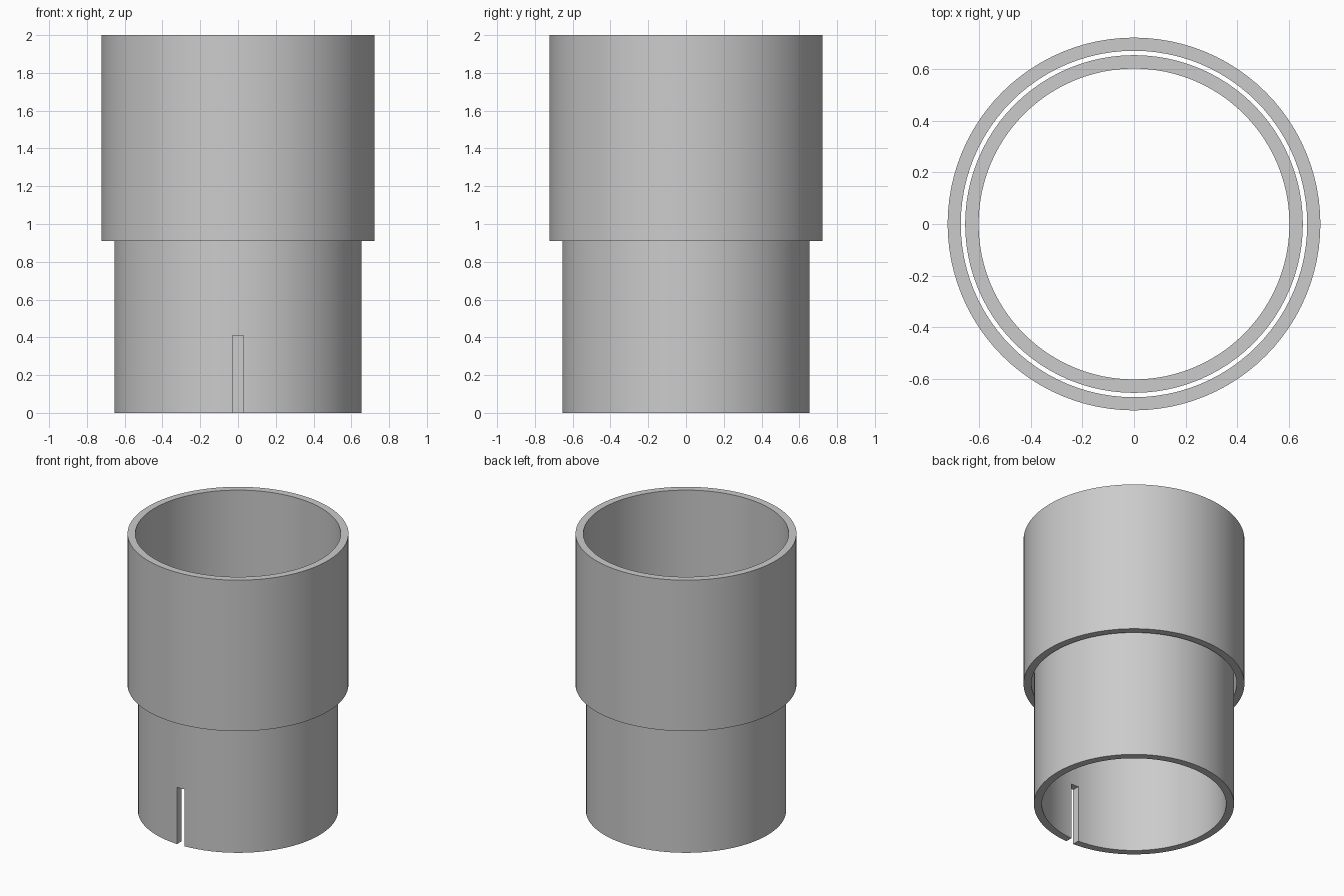
import bpy
import bmesh
import math

SEGMENTS = 96

# Remove the default cube
default = bpy.data.objects.get("Cube")
if default:
    bpy.data.objects.remove(default, do_unlink=True)

# One plain grey for everything
grey = bpy.data.materials.new("light_grey")
grey.use_nodes = True
colour = (0.6, 0.6, 0.6, 1)
grey.diffuse_color = colour
grey.node_tree.nodes["Principled BSDF"].inputs["Base Color"].default_value = colour


def make_object(name, bm):
    bmesh.ops.recalc_face_normals(bm, faces=bm.faces)
    mesh = bpy.data.meshes.new(name)
    bm.to_mesh(mesh)
    bm.free()
    mesh.materials.append(grey)
    obj = bpy.data.objects.new(name, mesh)
    bpy.context.collection.objects.link(obj)
    return obj


def tube(name, outer, inner, bottom, top):
    """Spin a rectangular wall section into an open-ended tube."""
    bm = bmesh.new()
    section = [(outer, bottom), (outer, top), (inner, top), (inner, bottom)]
    rings = []
    for i in range(SEGMENTS):
        a = math.tau * i / SEGMENTS
        rings.append([bm.verts.new((r * math.cos(a), r * math.sin(a), z))
                      for r, z in section])
    for i, ring in enumerate(rings):
        following = rings[(i + 1) % SEGMENTS]
        for j in range(4):
            k = (j + 1) % 4
            bm.faces.new((ring[j], following[j], following[k], ring[k]))
    return make_object(name, bm)


def select_only(obj):
    bpy.ops.object.select_all(action='DESELECT')
    obj.select_set(True)
    bpy.context.view_layer.objects.active = obj


# Wide upper sleeve and the narrower tube sliding inside it
upper_sleeve = tube("upper_sleeve", 0.723, 0.672, 0.91, 2.0)
lower_tube = tube("lower_tube", 0.655, 0.603, 0.0, 1.09)

# Slot through the front wall of the lower tube
bm = bmesh.new()
bmesh.ops.create_cube(bm, size=1)
bmesh.ops.scale(bm, vec=(0.058, 0.3, 0.51), verts=bm.verts)
bmesh.ops.translate(bm, vec=(0, -0.63, 0.155), verts=bm.verts)
cutter = make_object("slot_cutter", bm)
cutter.hide_render = True

select_only(lower_tube)
cut = lower_tube.modifiers.new("slot", 'BOOLEAN')
cut.operation = 'DIFFERENCE'
cut.solver = 'EXACT'
cut.object = cutter
bpy.ops.object.modifier_apply(modifier=cut.name)
bpy.data.objects.remove(cutter, do_unlink=True)

# Smooth walls with crisp rims
for obj in (upper_sleeve, lower_tube):
    select_only(obj)
    bpy.ops.object.shade_smooth_by_angle(angle=math.radians(30))
